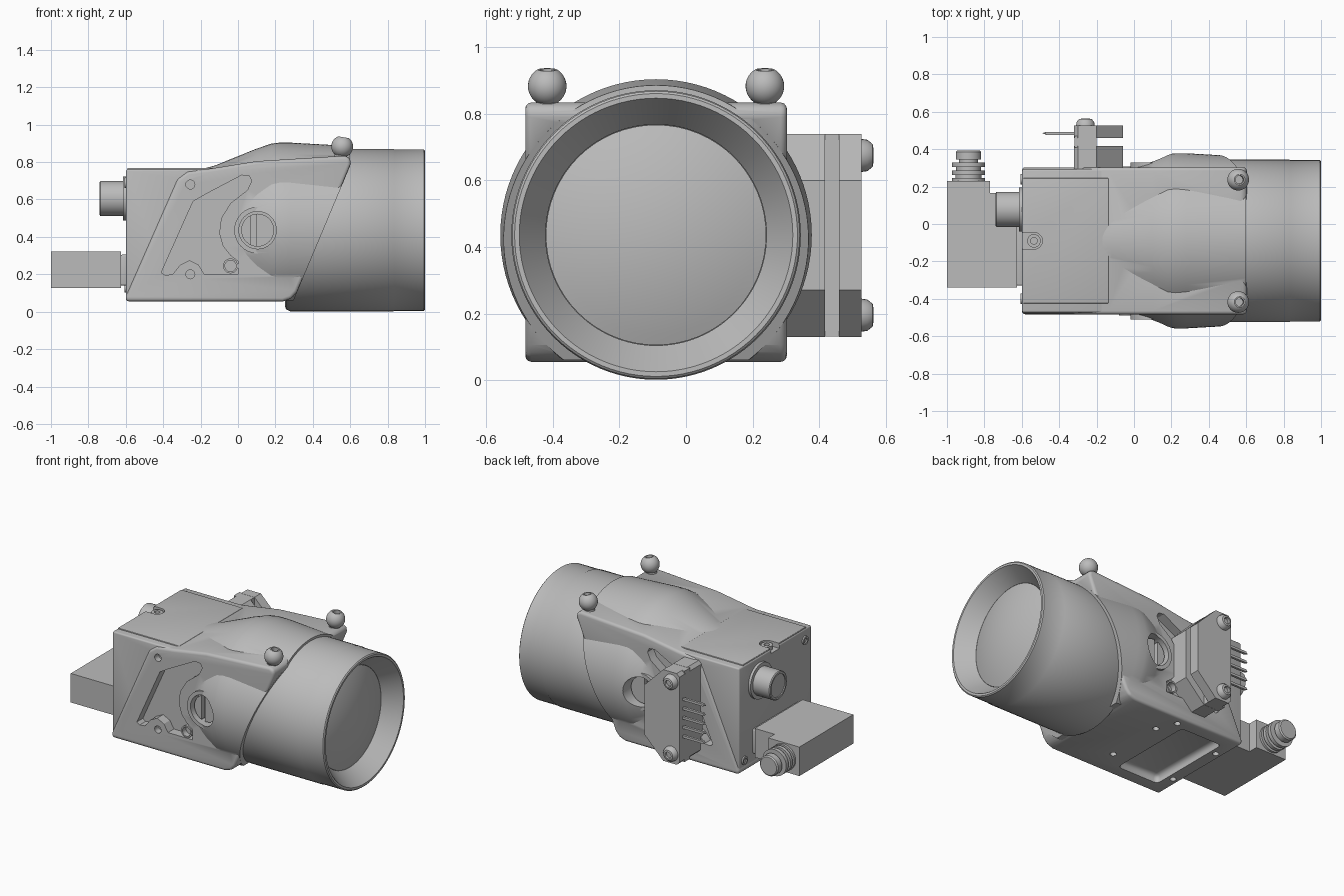
import bpy, bmesh, math
from mathutils import Vector

cube = bpy.data.objects.get("Cube")
if cube:
    bpy.data.objects.remove(cube)

grey = bpy.data.materials.new("plain_grey")
grey.use_nodes = True
grey.diffuse_color = (0.5, 0.5, 0.5, 1)
grey.node_tree.nodes["Principled BSDF"].inputs["Base Color"].default_value = (0.5, 0.5, 0.5, 1)

MID, AXIS = -0.09, 0.436   # y and z of the lens axis


def select(ob):
    bpy.ops.object.select_all(action='DESELECT')
    ob.select_set(True)
    bpy.context.view_layer.objects.active = ob


def smooth(ob):
    select(ob)
    bpy.ops.object.shade_smooth_by_angle(angle=math.radians(32))


def finish(bm, name, bevel=0):
    bmesh.ops.recalc_face_normals(bm, faces=bm.faces)
    me = bpy.data.meshes.new(name)
    bm.to_mesh(me)
    bm.free()
    me.materials.append(grey)
    ob = bpy.data.objects.new(name, me)
    bpy.context.collection.objects.link(ob)
    if bevel:
        mod = ob.modifiers.new("round", 'BEVEL')
        mod.width, mod.segments, mod.limit_method = bevel, 3, 'ANGLE'
        select(ob)
        bpy.ops.object.modifier_apply(modifier="round")
    smooth(ob)
    return ob


def prism(name, pts, y0, y1, bevel=0):
    """Extrude an x/z outline along y."""
    bm = bmesh.new()
    face = bm.faces.new([bm.verts.new((x, y0, z)) for x, z in pts])
    ext = bmesh.ops.extrude_face_region(bm, geom=[face])["geom"]
    bmesh.ops.translate(bm, vec=(0, y1 - y0, 0),
                        verts=[v for v in ext if isinstance(v, bmesh.types.BMVert)])
    return finish(bm, name, bevel)


def box(name, lo, hi, bevel=0):
    (x0, y0, z0), (x1, y1, z1) = lo, hi
    return prism(name, [(x0, z0), (x1, z0), (x1, z1), (x0, z1)], y0, y1, bevel)


def lathe_mesh(pts, origin, axis, seg):
    bm = bmesh.new()
    vs = [bm.verts.new((r, 0, h)) for h, r in pts]
    es = [bm.edges.new(p) for p in zip(vs, vs[1:])]
    bmesh.ops.spin(bm, geom=vs + es, cent=(0, 0, 0), axis=(0, 0, 1),
                   angle=math.tau, steps=seg, use_duplicate=False)
    bmesh.ops.remove_doubles(bm, verts=bm.verts, dist=1e-5)
    rot = Vector((0, 0, 1)).rotation_difference(Vector(axis)).to_matrix().to_4x4()
    bm.transform(rot)
    bmesh.ops.translate(bm, vec=origin, verts=bm.verts)
    return bm


def lathe(name, pts, origin, axis, seg=32):
    """Revolve (height, radius) points about an axis."""
    return finish(lathe_mesh(pts, origin, axis, seg), name)


def cyl(name, r, h0, h1, origin, axis, seg=32):
    return lathe(name, [(h0, 0), (h0, r), (h1, r), (h1, 0)], origin, axis, seg)


def boolean(tool, *targets, op='DIFFERENCE'):
    """Apply one tool shape to each target, then remove the tool."""
    tool.hide_render = True
    for ob in targets:
        mod = ob.modifiers.new("cut", 'BOOLEAN')
        mod.operation, mod.object, mod.solver = op, tool, 'EXACT'
        select(ob)
        bpy.ops.object.modifier_apply(modifier="cut")
        smooth(ob)
    bpy.data.objects.remove(tool)


# Housing: slanted side outline joined to a flared shroud around the barrel
housing = prism("housing", [(-.6, .055), (.24, .055), (.285, .07), (.315, .105), (.603, .79),
                            (.6, .822), (.57, .834), (.1, .805), (-.14, .766),
                            (-.27, .75), (-.325, .71), (-.6, .085)],
                MID - .393, MID + .393, .018)
bm = lathe_mesh([(-.27, 0), (-.27, .305), (-.12, .347), (.1, .436), (.18, .463), (.22, .468),
                 (.28, .468), (.6, .45), (.6, 0)], (0, MID, AXIS), (1, 0, 0), 96)
for co, no in (((.316, 0, .105), (.685, 0, -.288)), ((0, 0, .061), (0, 0, -1))):
    bmesh.ops.bisect_plane(bm, geom=bm.verts[:] + bm.edges[:] + bm.faces[:],
                           plane_co=co, plane_no=no, clear_outer=True)
    bmesh.ops.holes_fill(bm, edges=[e for e in bm.edges if e.is_boundary], sides=0)
boolean(finish(bm, "shroud"), housing, op='UNION')

# Rear case with its lid and recessed top screw
case = box("rear_case", (-.598, MID - .383, .062), (-.14, MID + .383, .762), .01)
lid = box("lid_plate", (-.592, MID - .335, .75), (-.136, MID + .335, .769), .004)
boolean(cyl("screw_cutter", .045, 0, .1, (-.535, MID, .735), (0, 0, 1)), case, lid)
boolean(box("notch_cutter", (-.7, MID - .045, .735), (-.535, MID + .045, .9)), case, lid)
lathe("top_screw", [(0, 0), (0, .036), (.028, .036), (.028, .018), (.01, .018), (.01, 0)],
      (-.535, MID, .734), (0, 0, 1), 24)
for y, z in ((-.4, .69), (.24, .13)):
    lathe("rear_screw", [(0, 0), (0, .028), (.012, .028), (.012, .016), (.004, .016), (.004, 0)],
          (-.596, y, z), (-1, 0, 0), 20)

# Side details, the same on both sides
pocket = [(-.41, .21), (-.24, .59), (-.17, .63), (.02, .73), (.06, .725), (.073, .7),
          (.05, .65), (-.04, .58), (-.09, .5), (-.1, .42), (-.08, .35), (-.04, .3), (0, .27),
          (0, .2), (-.18, .2), (-.21, .25), (-.26, .275), (-.31, .25), (-.35, .2), (-.39, .195)]
for side, word in ((-1, "front"), (1, "back")):
    out = (0, side, 0)
    boolean(cyl("boss", .125, .3, .42, (.105, MID, AXIS), out), housing, op='UNION')
    boolean(prism("pocket_cutter", pocket, MID + side * .33, MID + side * .6), housing, case)
    boolean(cyl("dial_cutter", .1, .35, .6, (.105, MID, AXIS), out), housing)
    for z in (.68, .2):
        boolean(cyl("hole_cutter", .024, .35, .6, (-.255, MID, z), out, 20), housing, case)
    lathe(word + "_pin", [(.32, 0), (.32, .04), (.398, .04), (.398, .03), (.36, .03), (.36, 0)],
          (-.04, MID, .245), out, 24)
    dial = cyl(word + "_dial", .088, .34, .395, (.105, MID, AXIS), out)
    y0, y1 = sorted((MID + side * .365, MID + side * .6))
    boolean(box("slot_cutter", (.07, y0, .3), (.095, y1, .6)), dial)

# Underside recess and screw holes, cut through housing and case together
boolean(box("recess_cutter", (-.51, MID - .3, 0), (-.2, MID + .3, .105), .03), housing, case)
for x, y in ((-.08, -.2), (-.08, .2), (-.55, -.2), (-.55, .2), (-.14, .33)):
    boolean(cyl("foot_cutter", .02, 0, .1, (x, MID + y, 0), (0, 0, 1), 16), housing, case)

# Lens barrel and domed glass
lathe("lens_barrel", [(.25, 0), (.25, .405), (.258, .424), (.28, .435), (.83, .435), (.835, .432),
                      (.994, .432), (1, .425), (1, .411), (.89, .332), (.88, .332), (.88, 0)],
      (0, MID, AXIS), (1, 0, 0), 96)
lathe("lens_glass", [(.87, 0), (.87, .331)] +
      [(.89 + .06 * (1 - (i / 10) ** 2), .331 * i / 10) for i in range(10, -1, -1)],
      (0, MID, AXIS), (1, 0, 0), 64)

# Ball studs with socketed tops
ball = [(.07 + .058 * math.sin(math.radians(a)), .058 * math.cos(math.radians(a)))
        for a in range(-54, 61, 6)]
for y in (MID - .327, MID + .327):
    lathe("ball_stud", [(-.06, 0), (-.06, .04), (0, .04), (.004, .034)] + ball +
          [(.12, .022), (.09, .022), (.09, 0)], (.546, y, .814), (.16, 0, 1))

# Rear round connector
lathe("round_connector", [(.59, 0), (.59, .118), (.615, .118), (.615, .094), (.735, .094),
                          (.74, .088), (.74, .076), (.733, .076), (.733, 0)],
      (0, .078, .605), (-1, 0, 0), 40)

# Cable box and ribbed cable gland
box("cable_box", (-1, -.34, .128), (-.77, .23, .322))
box("cable_box_step", (-.775, -.34, .128), (-.625, .165, .322))
box("cable_box_gasket", (-.63, -.33, .14), (-.59, .15, .305), .01)
lathe("cable_gland", [(.22, 0), (.22, .088), (.245, .088), (.245, .07), (.262, .07),
                      (.262, .088), (.285, .088), (.285, .066), (.305, .066), (.305, .088),
                      (.33, .088), (.33, .05), (.345, .05), (.345, .068), (.385, .068),
                      (.392, .06), (.392, 0)], (-.885, 0, .225), (0, 1, 0))

# Side terminal block: two chamfered plates on a core, with screws and pins
plate = [(-.32, .15), (-.3, .13), (-.2, .13), (-.06, .27), (-.06, .6), (-.2, .74),
         (-.3, .74), (-.32, .72)]
prism("terminal_base", plate, .28, .418)
prism("terminal_cover", plate, .46, .527)
box("terminal_core", (-.318, .41, .131), (-.2, .47, .739))
for z in (.195, .675):
    lathe("terminal_screw", [(0, 0), (0, .05), (.02, .047), (.036, .034), (.038, .022),
                             (.02, .022), (.02, 0)], (-.26, .525, z), (0, 1, 0), 24)
for i in range(5):
    z = .31 + i * .0625
    box("terminal_pin", (-.47, .477, z - .008), (-.3, .493, z + .008))
    lathe("pin_tip", [(0, .008), (.02, 0)], (-.47, .485, z), (-1, 0, 0), 8)
